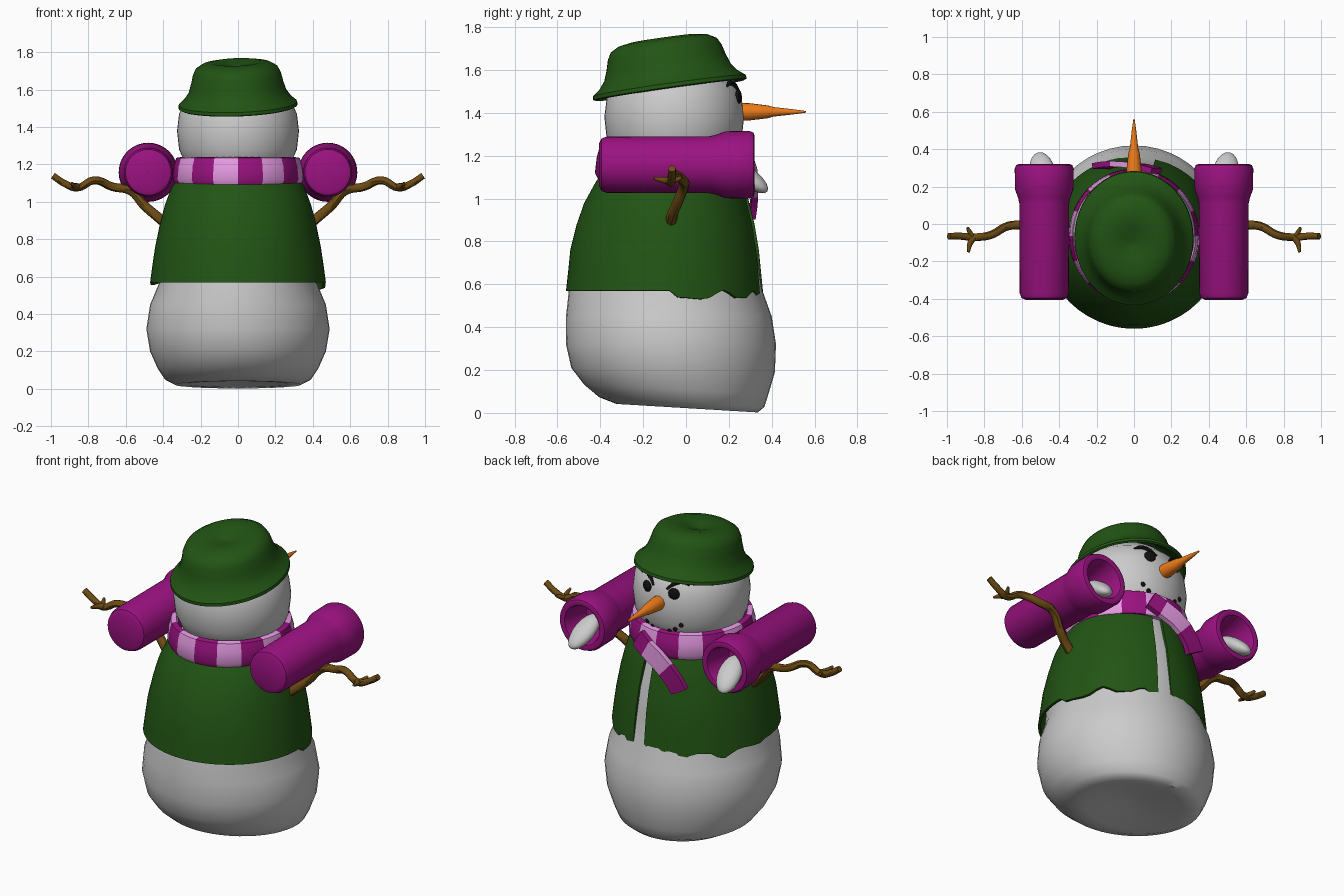
import bpy, math
from mathutils import Vector

if "Cube" in bpy.data.objects:
    bpy.data.objects.remove(bpy.data.objects["Cube"])

def mat(name, r, g, b):
    m = bpy.data.materials.new(name)
    m.diffuse_color = (r, g, b, 1)
    m.use_nodes = True
    m.node_tree.nodes["Principled BSDF"].inputs["Base Color"].default_value = m.diffuse_color
    return m

GREEN = mat("green", .016, .09, .007)
MAGENTA = mat("magenta", .33, .006, .22)
PINK = mat("pink", .8, .33, .78)
ORANGE = mat("orange", .85, .2, .01)
BROWN = mat("brown", .15, .07, .007)
BLACK = mat("black", .005, .005, .005)

def mesh(name, verts, faces, *mats):
    me = bpy.data.meshes.new(name)
    me.from_pydata(verts, [], faces)
    for m in mats:
        if m:
            me.materials.append(m)
    ob = bpy.data.objects.new(name, me)
    bpy.context.collection.objects.link(ob)
    return ob

def loft(name, rings, m=None, n=48, arc=None, loop=False):
    """Elliptical rings (centre y, z, rx, ry, slope); arc leaves the skin open; loop joins last to first."""
    a0, a1 = arc or (0, 2 * math.pi)
    cols = n + 1 if arc else n
    verts = []
    for cy, z, rx, ry, t in rings:
        for i in range(cols):
            a = a0 + (a1 - a0) * i / n
            y = ry * math.cos(a)
            # angle runs clockwise from +y so faces look outward
            verts.append((-rx * math.sin(a), cy + y, z + t * y))
    faces = []
    k = len(rings)
    for j in range(k if loop else k - 1):
        for i in range(n):
            b, c = j * cols, ((j + 1) % k) * cols
            i2 = (i + 1) % cols
            faces.append((b + i, b + i2, c + i2, c + i))
    return mesh(name, verts, faces, m)

def lathe(name, profile, m=None, n=40):
    return loft(name, [(0, z, r, r, 0) for r, z in profile], m, n)

def stick(name, pts, m, r, res=5):
    """Tapered round tube through points (x, y, z, radius factor)."""
    cu = bpy.data.curves.new(name, 'CURVE')
    cu.dimensions = '3D'
    cu.bevel_depth, cu.bevel_resolution, cu.resolution_u = r, 2, res
    cu.use_fill_caps = True
    sp = cu.splines.new('BEZIER')
    sp.bezier_points.add(len(pts) - 1)
    for p, q in zip(sp.bezier_points, pts):
        p.co, p.radius = q[:3], q[3]
        p.handle_left_type = p.handle_right_type = 'AUTO'
    cu.materials.append(m)
    ob = bpy.data.objects.new(name, cu)
    bpy.context.collection.objects.link(ob)
    return ob

def ball(name, loc, scale, m=None, rot=(0, 0, 0), seg=20):
    bpy.ops.mesh.primitive_uv_sphere_add(segments=seg, ring_count=seg // 2, location=loc, rotation=rot)
    ob = bpy.context.object
    ob.name, ob.scale = name, scale
    if m:
        ob.data.materials.append(m)

# Snow body: flattened, slightly dished and tilted underside
loft("snow_body", [
    (0, .06, .001, .001, 0), (0, .05, .15, .15, -.05), (0, .025, .27, .27, -.06),
    (.005, .022, .335, .33, -.06), (-.02, .05, .39, .385, -.06), (-.045, .11, .43, .43, -.05),
    (-.06, .2, .47, .475, -.02), (-.07, .32, .49, .49, 0), (-.08, .45, .47, .48, 0),
    (-.095, .57, .42, .452, 0), (-.095, .72, .415, .43, 0), (-.09, .88, .39, .40, 0),
    (-.085, 1.0, .355, .36, 0), (-.07, 1.1, .32, .32, 0), (-.06, 1.18, .25, .25, 0),
    (-.06, 1.2, .001, .001, 0)])

# Head
HEAD = [(1.12, .2), (1.2, .28), (1.28, .315), (1.38, .326), (1.47, .315),
        (1.55, .28), (1.62, .2), (1.65, .1), (1.66, .001)]
loft("head", [(-.055, z, r, r, 0) for z, r in HEAD])

def face(x, z):
    """Depth of the head's face at x, z."""
    for (z0, r0), (z1, r1) in zip(HEAD, HEAD[1:]):
        if z0 <= z <= z1:
            r = r0 + (r1 - r0) * (z - z0) / (z1 - z0)
            return -.055 + math.sqrt(max(r * r - x * x, 0))

# Jacket, open down the front with a ragged front hem
jacket = loft("jacket", [
    (-.10, .57, .47, .46, 0), (-.10, .66, .458, .45, 0), (-.10, .76, .443, .44, 0),
    (-.095, .88, .418, .415, 0), (-.09, .98, .392, .385, 0), (-.075, 1.08, .355, .345, 0),
    (-.065, 1.14, .31, .31, 0)], GREEN, 72, (math.radians(-4), math.radians(346)))
for v in jacket.data.vertices[:73]:
    if v.co.y > -.05:
        v.co.z += -.022 + .018 * math.sin(v.co.x * 38) + .008 * math.sin(v.co.x * 71)
sol = jacket.modifiers.new("thickness", 'SOLIDIFY')
sol.thickness, sol.offset = .015, -1

# Striped scarf ring
scarf = loft("scarf", [
    (-.065, 1.09, .335, .345, 0), (-.065, 1.12, .35, .36, 0), (-.065, 1.19, .343, .352, 0),
    (-.065, 1.235, .33, .34, 0), (-.065, 1.24, .30, .31, 0), (-.065, 1.09, .30, .31, 0)],
    MAGENTA, 64, loop=True)
scarf.data.materials.append(PINK)
for p in scarf.data.polygons:
    p.material_index = (p.index % 64 // 4) % 2

# Scarf tail: slanted ribbon across the chest
path = [(.12, .285, 1.17), (.05, .305, 1.13), (-.03, .318, 1.09),
        (-.09, .322, 1.045), (-.145, .317, .985), (-.175, .31, .93)]
verts = []
for i, p in enumerate(path):
    d = Vector(path[min(i + 1, 5)]) - Vector(path[max(i - 1, 0)])
    w = Vector((-d.z, 0, d.x)).normalized() * .055
    verts += [Vector(p) + w, Vector(p) - w]
tail = mesh("scarf_tail", verts, [(2*i, 2*i + 1, 2*i + 3, 2*i + 2) for i in range(5)], MAGENTA, PINK)
for p in tail.data.polygons:
    p.material_index = 1 if p.index in (1, 2) else 0
sol = tail.modifiers.new("thickness", 'SOLIDIFY')
sol.thickness, sol.offset = .03, 0

# Bucket hat, tipped back
hat = lathe("hat", [
    (.001, .17), (.2, .16), (.25, .1), (.30, .035), (.35, -.005), (.362, 0), (.36, .018), (.325, .045),
    (.298, .08), (.28, .13), (.268, .175), (.25, .208), (.21, .23), (.15, .24), (.08, .23),
    (.03, .215), (.001, .212)], GREEN, 48)
hat.location = (0, -.075, 1.51)
hat.scale = (.88, 1, 1)
hat.rotation_euler = (math.radians(8), math.radians(-2), 0)

# Carrot nose
nose = lathe("nose", [(.001, 0), (.04, 0), (.041, .06), (.03, .15), (.022, .18), (.012, .27),
                      (.004, .328), (.001, .33)], ORANGE, 16)
nose.location = (0, .23, 1.405)
nose.rotation_euler = (math.radians(-90), 0, 0)

# Mouth pebbles
for i in range(8):
    t = -1 + 2 * i / 7
    x, z = .13 * t, 1.228 + .062 * t * t
    ball("mouth_pebble", (x, face(x, z), z), (.014, .01, .014), BLACK, seg=12)

tube = [(.001, -.405), (.10, -.405), (.122, -.395), (.131, -.37), (.133, .11), (.14, .14), (.156, .185),
        (.158, .295), (.15, .315), (.135, .32), (.118, .315), (.108, .29), (.085, .15), (.001, .12)]
for s in (-1, 1):
    # Eyes and brows
    ball("eye", (s * .09, face(.09, 1.475), 1.475), (.034, .014, .034), BLACK, (0, 0, -s * .28), 16)
    brow = [(.045, 1.495, .5), (.085, 1.53, 1), (.125, 1.54, 1), (.16, 1.525, .4)]
    stick("brow", [(s * x, face(x, z) + .004, z, r) for x, z, r in brow], BLACK, .012)

    # Shoulder tubes, open at the front
    ob = lathe("shoulder_tube", tube, MAGENTA)
    ob.location = (s * .48, 0, 1.158)
    ob.rotation_euler = (math.radians(-90), 0, 0)

    # Snow lump spilling out of each tube
    ball("snow_lump", (s * .49, .28, 1.105), (.068, .125, .045), None, (math.radians(-35), 0, -s * .2))

    # Branch arms with a twig
    arm = [(.36, -.07, .86, 1.1), (.43, -.065, .92, 1.1), (.5, -.04, .98, 1.05), (.575, -.01, 1.06, 1),
           (.67, -.01, 1.08, .95), (.77, -.06, 1.115, .9), (.86, -.07, 1.075, .85),
           (.93, -.065, 1.10, .8), (.99, -.065, 1.14, .75)]
    stick("arm", [(s * x, y, z, r) for x, y, z, r in arm], BROWN, .024)
    twig = [(.855, -.07, 1.08, .8), (.875, -.1, 1.085, .65), (.885, -.15, 1.095, .3)]
    stick("twig", [(s * x, y, z, r) for x, y, z, r in twig], BROWN, .024)
    stick("twig", [(s * .86, -.07, 1.08, .7), (s * .88, -.04, 1.09, .6), (s * .89, -.02, 1.1, .4)], BROWN, .02)

# Turn curves into meshes and smooth everything
bpy.ops.object.select_all(action='SELECT')
bpy.context.view_layer.objects.active = jacket
bpy.ops.object.convert(target='MESH')
bpy.ops.object.shade_smooth_by_angle(angle=math.radians(45))
